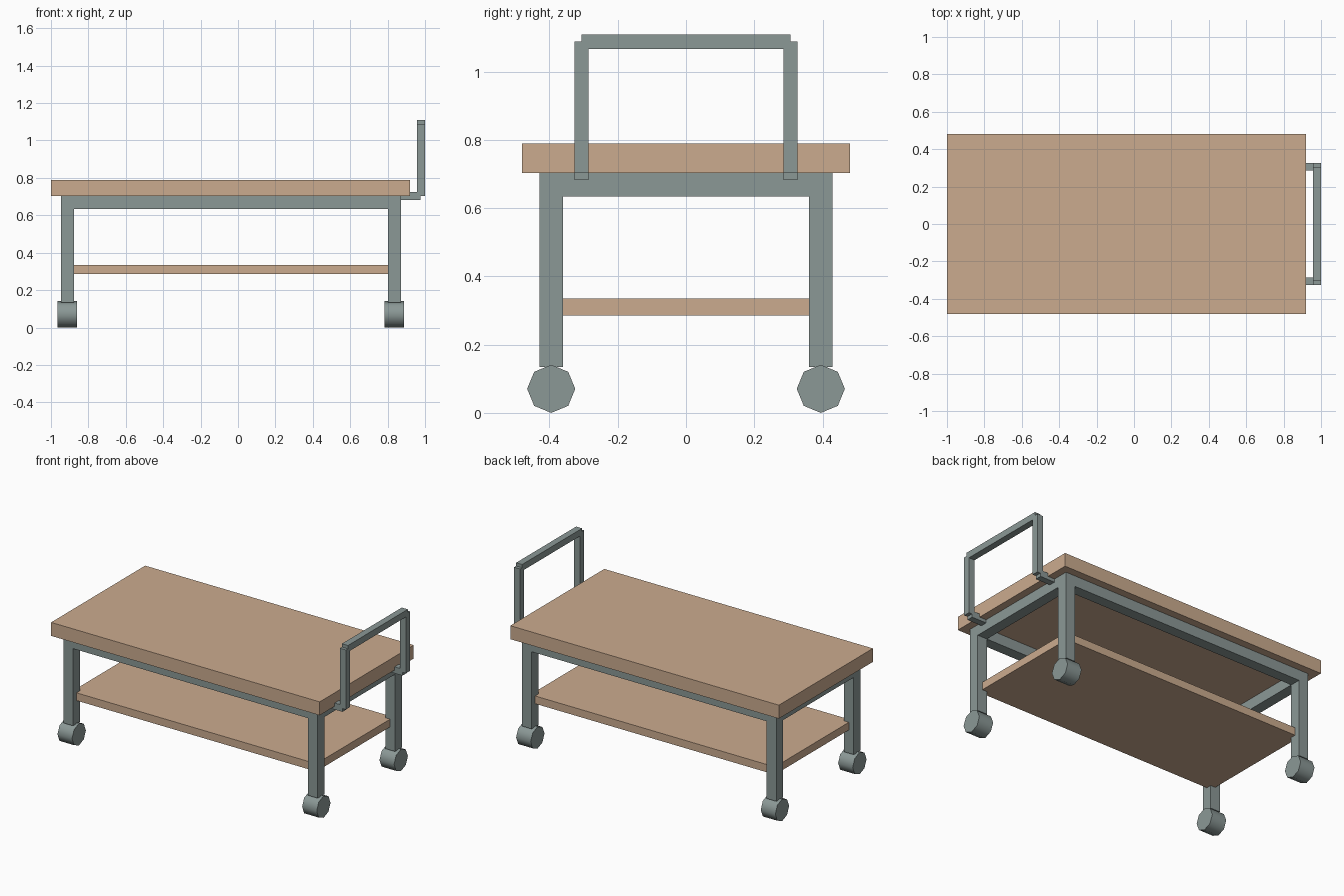
import bpy, bmesh, math
from mathutils import Matrix

if "Cube" in bpy.data.objects:
    bpy.data.objects.remove(bpy.data.objects["Cube"])


def material(name, rgb):
    m = bpy.data.materials.new(name)
    m.diffuse_color = (*rgb, 1)
    m.use_nodes = True
    m.node_tree.nodes["Principled BSDF"].inputs["Base Color"].default_value = m.diffuse_color
    return m


wood = material("light wood", (0.60, 0.41, 0.275))
metal = material("grey metal", (0.258, 0.314, 0.305))


def finish(bm, name, mat):
    me = bpy.data.meshes.new(name)
    bm.to_mesh(me)
    bm.free()
    me.materials.append(mat)
    ob = bpy.data.objects.new(name, me)
    bpy.context.collection.objects.link(ob)
    return ob


def box(name, mat, x, y, z):
    bm = bmesh.new()
    size = [b - a for a, b in (x, y, z)]
    mid = [(a + b) / 2 for a, b in (x, y, z)]
    bmesh.ops.create_cube(bm, size=1, matrix=Matrix.Translation(mid) @ Matrix.Diagonal((*size, 1)))
    return finish(bm, name, mat)


def wheel(name, cx, cy, r, width):
    # eight-sided roller, axis along x, smooth rim and flat caps
    bm = bmesh.new()
    bmesh.ops.create_cone(bm, cap_ends=True, segments=8, radius1=r, radius2=r, depth=width,
                          matrix=Matrix.Translation((cx, cy, r)) @ Matrix.Rotation(math.pi / 2, 4, 'Y'))
    for f in bm.faces:
        f.smooth = len(f.verts) == 4
    for e in bm.edges:
        e.smooth = all(f.smooth for f in e.link_faces)
    return finish(bm, name, metal)


# table top and lower shelf
box("table_top", wood, (-1, 0.92), (-0.48, 0.48), (0.703, 0.79))
box("lower_shelf", wood, (-0.912, 0.836), (-0.395, 0.395), (0.285, 0.335))

# legs and wheels
LEG_X = ((-0.947, -0.878), (0.802, 0.871))
LEG_Y = ((-0.43, -0.36), (0.36, 0.43))
for lx, xn in zip(LEG_X, ("left", "right")):
    for ly, yn in zip(LEG_Y, ("front", "back")):
        box(f"{yn}_{xn}_leg", metal, lx, ly, (0.135, 0.703))
        wheel(f"{yn}_{xn}_wheel", sum(lx) / 2, sum(ly) / 2, 0.0705, 0.104)

# rails under the top
RAIL_Z = (0.634, 0.703)
for ly, n in zip(LEG_Y, ("front", "back")):
    box(f"{n}_rail", metal, (LEG_X[0][1], LEG_X[1][0]), ly, RAIL_Z)
for lx, n in zip(LEG_X, ("left", "right")):
    box(f"{n}_rail", metal, lx, (LEG_Y[0][1], LEG_Y[1][0]), RAIL_Z)

# push handle: brackets, posts and grip
for s, n in ((-1, "front"), (1, "back")):
    y = tuple(sorted((s * 0.285, s * 0.327)))
    box(f"{n}_handle_bracket", metal, (0.84, 0.976), y, (0.682, 0.724))
    box(f"{n}_handle_post", metal, (0.957, 1.0), y, (0.703, 1.088))
box("handle_grip", metal, (0.957, 1.0), (-0.306, 0.306), (1.067, 1.109))
